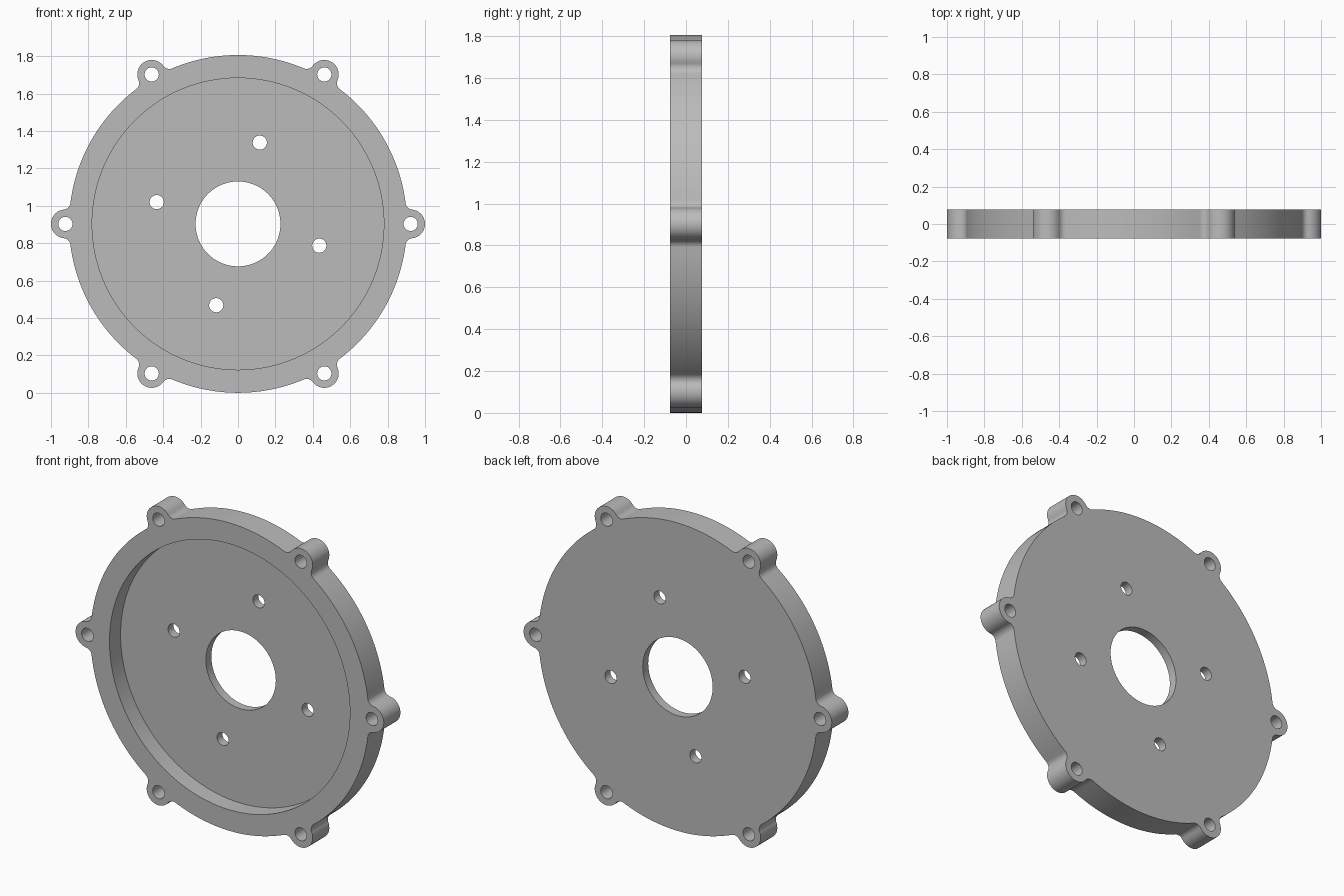
import bpy, bmesh, math
from mathutils import Vector

if "Cube" in bpy.data.objects:
    bpy.data.objects.remove(bpy.data.objects["Cube"])

R, LUG_D, LUG_R, FIL = 0.903, 0.923, 0.077, 0.04   # disc, lug circle, lug, fillet
RECESS, BORE, HOLE = 0.78, 0.227, 0.038
FRONT, BACK, FLOOR = -0.077, 0.077, 0.026          # y of the faces
CZ = R


def arc(cx, cz, r, a0, a1, n):
    return [(cx + r * math.cos(a0 + (a1 - a0) * i / n),
             cz + r * math.sin(a0 + (a1 - a0) * i / n)) for i in range(n + 1)]


def circle(cx, cz, r, n):
    return arc(cx, cz, r, 0, 2 * math.pi, n)[:-1]


def polar(r, deg):
    return r * math.cos(math.radians(deg)), r * math.sin(math.radians(deg))


def outline():
    # Fillet circle touching both the disc and a lug placed at angle 0
    fx = ((R + FIL) ** 2 - (LUG_R + FIL) ** 2 + LUG_D ** 2) / (2 * LUG_D)
    fz = math.sqrt((R + FIL) ** 2 - fx ** 2)
    disc_a = math.atan2(fz, fx)
    lug_a = math.atan2(fz, fx - LUG_D)
    lower = arc(fx, -fz, FIL, math.pi - disc_a, math.pi - lug_a, 8)
    upper = arc(fx, fz, FIL, math.pi + lug_a, math.pi + disc_a, 8)
    sector = lower + arc(LUG_D, 0, LUG_R, -lug_a, lug_a, 24)[1:-1] + upper
    sector += arc(0, 0, R, disc_a, math.pi / 3 - disc_a, 24)[1:-1]
    pts = []
    for k in range(6):
        c, s = polar(1, 60 * k)
        pts += [(x * c - z * s, x * s + z * c) for x, z in sector]
    return pts


bm = bmesh.new()


def ring(pts, y):
    vs = [bm.verts.new((x, y, z + CZ)) for x, z in pts]
    return vs, [bm.edges.new((vs[i - 1], vs[i])) for i in range(len(vs))]


def wall(pts, y0, y1):
    # Straight wall between two depths; returns its two edge loops
    a, ea = ring(pts, y0)
    b, eb = ring(pts, y1)
    for i in range(len(a)):
        bm.faces.new((a[i - 1], a[i], b[i], b[i - 1]))
    return ea, eb


def cap(loops, normal_y):
    bmesh.ops.triangle_fill(bm, use_beauty=True, use_dissolve=False,
                            edges=[e for l in loops for e in l],
                            normal=Vector((0, normal_y, 0)))


# Walls: outer rim, recess, lug holes, bore and mounting holes
rim_f, rim_b = wall(outline(), FRONT, BACK)
rec_f, rec_b = wall(circle(0, 0, RECESS, 128), FRONT, FLOOR)
lugs = [wall(circle(*polar(LUG_D, 60 * k), HOLE, 28), FRONT, BACK) for k in range(6)]
inner = [wall(circle(0, 0, BORE, 72), FLOOR, BACK)]
inner += [wall(circle(*polar(0.45, 75 + 90 * k), HOLE, 28), FLOOR, BACK) for k in range(4)]

# Flat faces: front rim, recess floor, back
cap([rim_f, rec_f] + [l[0] for l in lugs], -1)
cap([rec_b] + [l[0] for l in inner], -1)
cap([rim_b] + [l[1] for l in lugs + inner], 1)
bmesh.ops.recalc_face_normals(bm, faces=bm.faces[:])

mesh = bpy.data.meshes.new("flange_plate")
bm.to_mesh(mesh)
bm.free()
plate = bpy.data.objects.new("flange_plate", mesh)
bpy.context.collection.objects.link(plate)

grey = bpy.data.materials.new("plain grey")
grey.diffuse_color = (0.5, 0.5, 0.5, 1)
grey.use_nodes = True
grey.node_tree.nodes["Principled BSDF"].inputs["Base Color"].default_value = grey.diffuse_color
mesh.materials.append(grey)

bpy.context.view_layer.objects.active = plate
plate.select_set(True)
bpy.ops.object.shade_smooth_by_angle(angle=math.radians(30))
